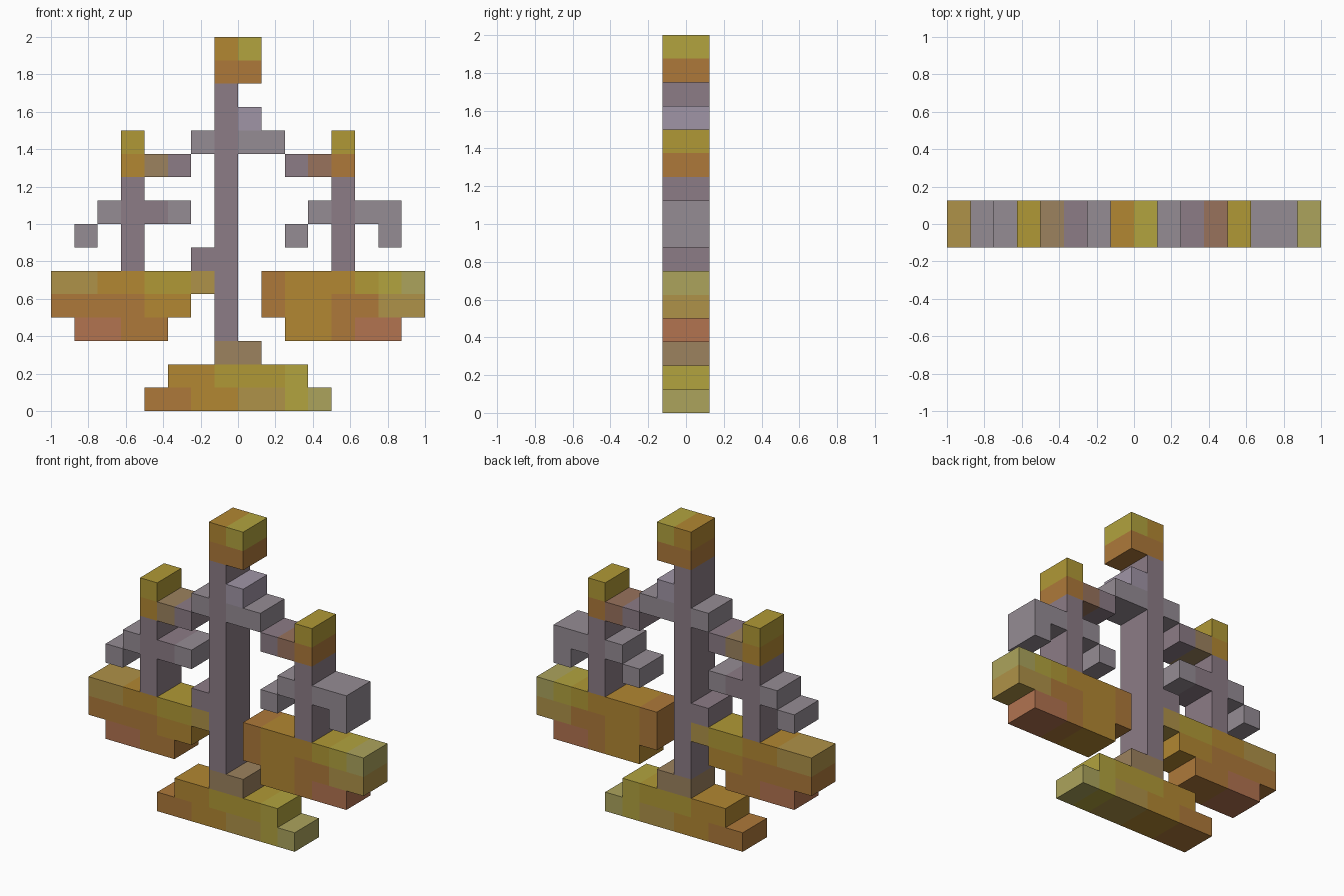
import bpy, bmesh

if "Cube" in bpy.data.objects:
    bpy.data.objects.remove(bpy.data.objects["Cube"])

CELL, DEPTH = 0.125, 0.25

# Palette: one letter per colour (sRGB 0-255)
PALETTE = {
    "G": (176, 153, 54), "Y": (178, 163, 62), "K": (172, 164, 92),
    "O": (178, 135, 50), "C": (174, 121, 58), "R": (178, 115, 80),
    "A": (175, 146, 72), "M": (140, 124, 134), "L": (160, 149, 166),
    "S": (149, 140, 148), "T": (156, 130, 94), "D": (152, 114, 92),
}


def linear(v):
    v /= 255
    return v / 12.92 if v <= 0.04045 else ((v + 0.055) / 1.055) ** 2.4


MATS = {}
for key, rgb in PALETTE.items():
    MATS[key] = bpy.data.materials.new("colour_" + key)
    MATS[key].diffuse_color = (*[linear(c) for c in rgb], 1)


def blocks(name, col, row, lines):
    """Flat sheet of square cells (lines run top to bottom), thickened in y.
    col, row: grid position of the lower left cell."""
    mesh = bpy.data.meshes.new(name)
    used = sorted(set("".join(lines)) - {"."})
    for key in used:
        mesh.materials.append(MATS[key])
    bm, verts = bmesh.new(), {}

    def corner(i, k):
        if (i, k) not in verts:
            verts[i, k] = bm.verts.new((i * CELL, 0, k * CELL))
        return verts[i, k]

    for k, line in enumerate(reversed(lines), row):
        for i, key in enumerate(line, col):
            if key != ".":
                face = bm.faces.new([corner(i, k), corner(i + 1, k),
                                     corner(i + 1, k + 1), corner(i, k + 1)])
                face.material_index = used.index(key)
    bm.to_mesh(mesh)
    bm.free()
    obj = bpy.data.objects.new(name, mesh)
    bpy.context.collection.objects.link(obj)
    mod = obj.modifiers.new("thickness", "SOLIDIFY")
    mod.thickness, mod.offset = DEPTH, 0
    return obj


# Stepped base and its collar
blocks("base", -4, 0, [".OOGGGY.",
                       "CCOOAAYK"])
blocks("base_collar", -1, 2, ["TT"])

# Central post and the knob on top
blocks("post", -1, 3, ["M"] * 11)
blocks("top_knob", -1, 14, ["OY",
                            "CC"])

# Stepped beam arms with gold end caps
blocks("left_arm", -5, 10, ["G..S",
                            "OTM."])
blocks("right_arm", 0, 10, ["L....",
                            "SS..G",
                            "..MDC"])

# Hanging stems with sloping chains (one chain link differs per side)
blocks("left_hanger", -7, 6, ["..M...",
                              ".SMMS.",
                              "S.M...",
                              "..M..M"])
blocks("right_hanger", 2, 6, ["..M..",
                              ".SMSS",
                              "S.M.S"[:4] + ".",
                              "..M.."])
blocks("right_chain_end", 6, 7, ["S"])

# Weighing pans
blocks("left_pan", -8, 3, ["AAOOGGA",
                           "CCCCOO.",
                           ".RRCC.."])
blocks("right_pan", 1, 3, ["COOOGYK",
                           "COOCCAA",
                           ".OOCRR."])

for m in bpy.data.materials:
    if m.users and not m.is_grease_pencil:
        m.use_nodes = True
        m.node_tree.nodes["Principled BSDF"].inputs["Base Color"].default_value = m.diffuse_color
